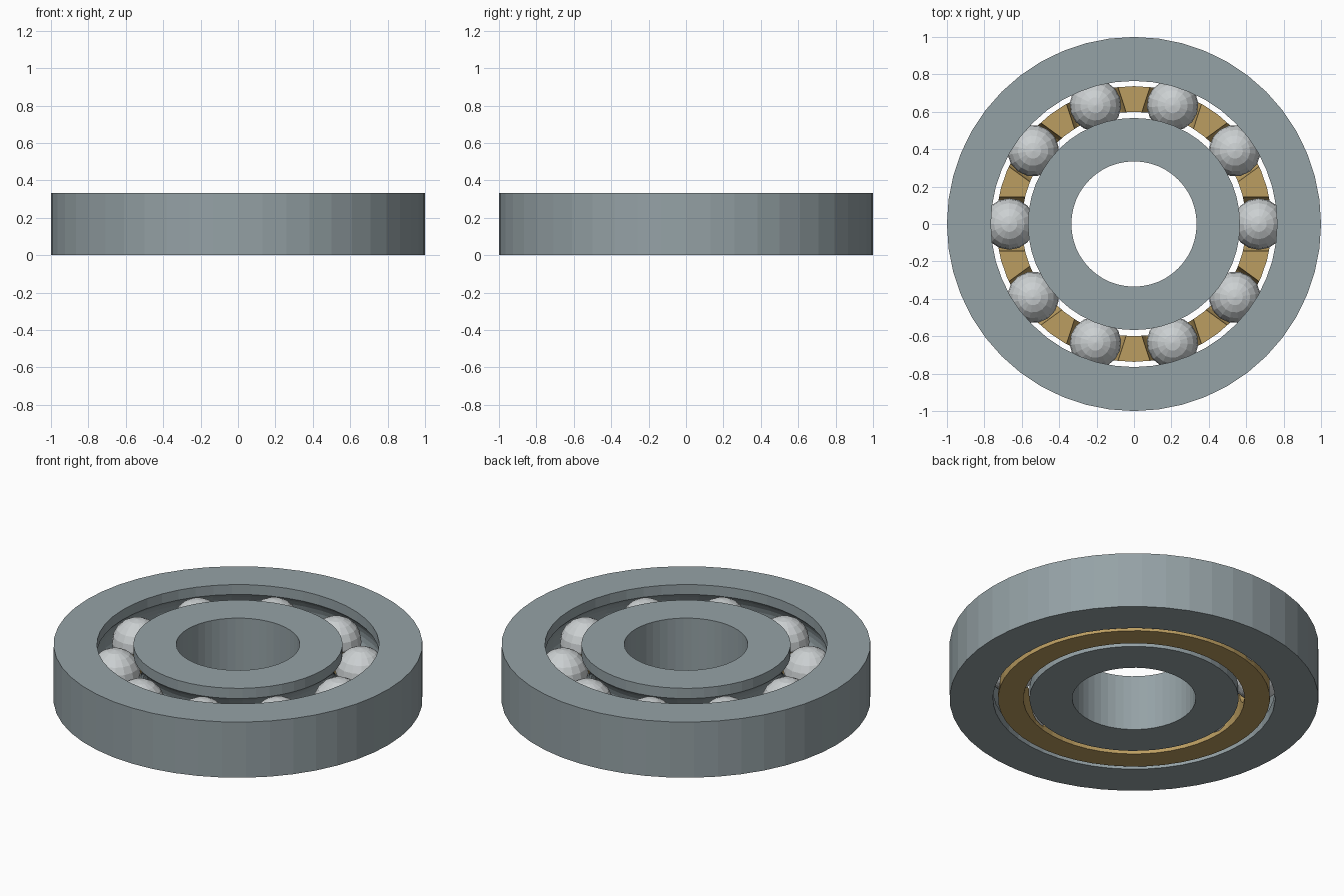
import bpy, math
from mathutils import Matrix

cube = bpy.data.objects.get("Cube")
if cube:
    bpy.data.objects.remove(cube, do_unlink=True)

HEIGHT, MID = 0.333, 0.167
PITCH, BALL_R, GROOVE_R = 0.667, 0.138, 0.145
SIDES, BALLS = 48, 10


def material(name, rgb):
    mat = bpy.data.materials.new(name)
    mat.use_nodes = True
    mat.diffuse_color = (*rgb, 1)
    mat.node_tree.nodes["Principled BSDF"].inputs["Base Color"].default_value = (*rgb, 1)
    return mat


steel = material("ring_steel", (0.30, 0.36, 0.38))
chrome = material("ball_chrome", (0.60, 0.63, 0.64))
brass = material("cage_brass", (0.50, 0.34, 0.12))


def lathe(name, profile, mat):
    """Spin a closed (radius, z) outline around the z axis."""
    n = len(profile)
    verts, faces = [], []
    for s in range(SIDES):
        a = math.tau * s / SIDES
        verts += [(r * math.cos(a), r * math.sin(a), z) for r, z in profile]
        t = (s + 1) % SIDES
        for i in range(n):
            j = (i + 1) % n
            faces.append((s * n + i, t * n + i, t * n + j, s * n + j))
    mesh = bpy.data.meshes.new(name)
    mesh.from_pydata(verts, [], faces)
    mesh.materials.append(mat)
    obj = bpy.data.objects.new(name, mesh)
    bpy.context.collection.objects.link(obj)
    return obj


def groove(edge, side):
    """Arc of the ball track, from bottom to top, on a wall at radius edge."""
    half = math.acos(abs(edge - PITCH) / GROOVE_R)
    angles = [half * (k / 4 - 1) for k in range(9)]
    return [(PITCH + side * GROOVE_R * math.cos(a), MID + GROOVE_R * math.sin(a)) for a in angles]


# Rings with ball tracks
outer = [(1, 0), (1, HEIGHT), (0.765, HEIGHT)] + groove(0.765, 1)[::-1] + [(0.765, 0)]
lathe("outer_ring", outer, steel)
inner = [(0.335, HEIGHT), (0.335, 0), (0.567, 0)] + groove(0.567, -1) + [(0.567, HEIGHT)]
lathe("inner_ring", inner, steel)

# Cage with a radial round pocket under each ball
cage = lathe("cage", [(0.737, 0), (0.737, MID), (0.6, MID), (0.6, 0)], brass)

for i in range(BALLS):
    turn = Matrix.Rotation(math.tau * i / BALLS, 4, "Z")
    place = turn @ Matrix.Translation((PITCH, 0, MID))

    bpy.ops.mesh.primitive_uv_sphere_add(segments=16, ring_count=10, radius=BALL_R)
    ball = bpy.context.object
    ball.name = f"ball_{i + 1}"
    ball.matrix_world = place
    ball.data.materials.append(chrome)

    bpy.ops.mesh.primitive_cylinder_add(vertices=24, radius=0.145, depth=0.4)
    cutter = bpy.context.object
    cutter.name = f"pocket_cutter_{i + 1}"
    cutter.matrix_world = place @ Matrix.Rotation(math.pi / 2, 4, "Y")
    cutter.data.materials.append(brass)
    cutter.hide_render = True
    cutter.hide_set(True)
    cut = cage.modifiers.new(f"pocket_{i + 1}", "BOOLEAN")
    cut.operation, cut.object, cut.solver = "DIFFERENCE", cutter, "EXACT"
